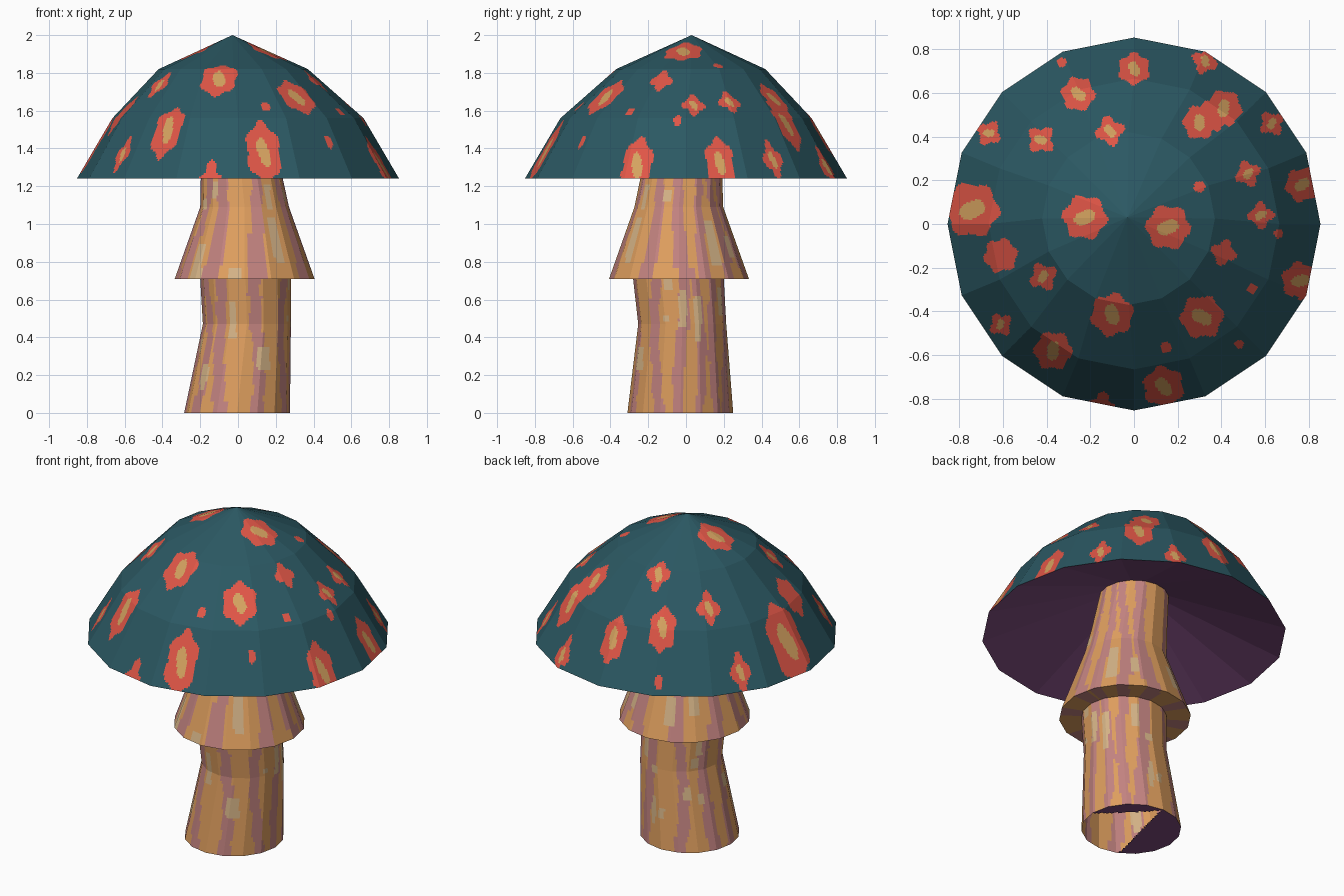
import bpy, bmesh, math, random

if "Cube" in bpy.data.objects:
    bpy.data.objects.remove(bpy.data.objects["Cube"])

random.seed(4)
SIDES = 16


def material(name, rgb):
    m = bpy.data.materials.new(name)
    m.diffuse_color = (*rgb, 1)
    m.use_nodes = True
    m.node_tree.nodes["Principled BSDF"].inputs["Base Color"].default_value = m.diffuse_color
    return m


teal = material("teal cap", (0.024, 0.098, 0.124))
red = material("red spot", (0.74, 0.092, 0.062))
yellow = material("yellow spot centre", (0.66, 0.36, 0.115))
orange = material("orange stem", (0.73, 0.342, 0.112))
pink = material("pink streak", (0.54, 0.225, 0.215))
cream = material("cream fleck", (0.66, 0.45, 0.24))
purple = material("purple gills", (0.205, 0.072, 0.205))


def ring_point(ring, i, sub):
    """Point i on a straight-sided polygon ring whose sides are split in sub parts."""
    cx, cy, z, r = ring
    k, t = divmod(i, sub)
    a, b = (2 * math.pi * (k + j) / SIDES for j in (0, 1))
    t /= sub
    return (cx + r * (math.cos(a) * (1 - t) + math.cos(b) * t),
            cy + r * (math.sin(a) * (1 - t) + math.sin(b) * t), z)


def loft(name, rings, mats, sub=1, step=9.0, rule=None):
    """Skin faceted rings (cx, cy, z, r); rule colours each small face, None leaves a hole."""
    fine = [rings[0]]
    for p, q in zip(rings, rings[1:]):
        n = max(1, round(math.hypot(q[2] - p[2], q[3] - p[3]) / step))
        fine += [tuple(u + (v - u) * j / n for u, v in zip(p, q)) for j in range(1, n + 1)]
    bm = bmesh.new()
    count = SIDES * sub
    rows = [[bm.verts.new(ring_point(r, i, sub)) for i in range(count)] for r in fine]
    holes = []
    for lo, hi in zip(rows, rows[1:]):
        for i in range(count):
            j = (i + 1) % count
            f = bm.faces.new((lo[i], lo[j], hi[j], hi[i]))
            if rule:
                index = rule(f.calc_center_median())
                if index is None:
                    holes.append(f)
                else:
                    f.material_index = index
    bmesh.ops.delete(bm, geom=holes, context='FACES')
    bmesh.ops.remove_doubles(bm, verts=bm.verts, dist=1e-5)
    me = bpy.data.meshes.new(name)
    bm.to_mesh(me)
    bm.free()
    for m in mats:
        me.materials.append(m)
    ob = bpy.data.objects.new(name, me)
    bpy.context.collection.objects.link(ob)
    return ob


# Cap with spots: (x, y, radius) as seen from above
CENTRED = [(-.255, .595, .075), (0, .71, .07), (.325, .745, .055), (.30, .465, .075),
           (.41, .53, .08), (.63, .46, .054), (-.665, .415, .054), (-.425, .385, .06),
           (-.11, .425, .062), (.52, .23, .055), (.77, .18, .075), (.58, .04, .056),
           (.155, -.015, .098), (-.225, .03, .098), (-.74, .065, .12), (-.415, -.24, .06),
           (.76, -.26, .082), (.31, -.425, .095), (-.10, -.415, .095), (-.61, -.46, .05),
           (-.37, -.58, .085), (.135, -.745, .09)]
PLAIN = [(-.33, .74, .022), (.30, .17, .026), (.66, -.045, .021), (-.61, -.145, .075),
         (.41, -.13, .055), (.54, -.295, .023), (.145, -.565, .025), (.48, -.55, .021),
         (-.15, -.84, .065), (.355, .495, .07)]


def cap_rule(p):
    result = 0
    for spots, centred in ((CENTRED, True), (PLAIN, False)):
        for x, y, r in spots:
            dx, dy = p.x - x, p.y - y
            d, a = math.hypot(dx, dy), math.atan2(dy, dx) - math.atan2(y, x)
            if r < .03:
                lobes = 1
            elif r < .07:
                lobes = .95 + .2 * math.cos(4 * a)
            else:
                lobes = 1 + .09 * math.cos(6 * a)
            if centred and d < .41 * r * (1 + .25 * math.cos(2 * a - 1)):
                return 2
            if d < r * lobes:
                result = 1
    return result


loft("cap", [(0, 0, 1.24, .853), (0, 0, 1.56, .665), (-.025, .025, 1.82, .395),
             (-.03, .03, 2.0, 0)], [teal, red, yellow], 30, .012, cap_rule)

# Hollow underside of the cap
loft("cap_underside", [(0, 0, 1.495, .16), (0, 0, 1.24, .853)], [purple])

# Stem with skirt: pink streaks by direction (degrees from front towards +x)
STREAKS = [(8, 24), (52, 66), (84, 98), (108, 120), (130, 143), (154, 171), (203, 217),
           (238, 254), (270, 284), (296, 310), (322, 338)]
# Cream flecks: direction, height, half width in degrees, half height
FLECKS = [(-45, .74, 6, .025), (-7, .735, 6, .03), (26, .29, 9, .06), (-15, .49, 5, .1),
          (33, .93, 5, .11), (35, 1.14, 5, .07), (73, 1.15, 6, .03), (125, .9, 5, .12),
          (112, .5, 5, .12), (73, .5, 4, .02), (75, .68, 5, .025), (35, .85, 4, .05),
          (225, .95, 5, .1), (93, .55, 5, .1)]
FLECKS += [(random.uniform(140, 330), random.uniform(.08, 1.35), random.uniform(3, 6),
            random.uniform(.02, .09)) for _ in range(17)]


def stem_rule(p):
    if p.z < .001:  # base is only partly closed
        u = (p.y + .03 - p.x) / math.sqrt(2)
        v = (p.y + .03 + p.x) / math.sqrt(2)
        return 3 if v > .185 or u + .09 > (v + .27) * .6 else None
    a = math.degrees(math.atan2(p.x - .03, -p.y - .03)) % 360
    for fa, fz, fw, fh in FLECKS:
        if abs((a - fa + 180) % 360 - 180) < fw and abs(p.z - fz) < fh:
            return 2
    for k, (lo, hi) in enumerate(STREAKS):
        shift = 3.75 * round(.9 * math.sin(p.z * 6 + k * 2.1))
        if lo + shift < a < hi + shift:
            return 1
    return 0


loft("stem", [(-.005, -.03, 0, 0), (-.005, -.03, 0, .28), (.047, -.02, .47, .233),
              (.04, -.04, .71, .24), (.035, -.037, .71, .37), (.035, -.038, 1.09, .235),
              (.02, -.025, 1.24, .217), (0, 0, 1.49, .195)],
     [orange, pink, cream, purple], 8, .015, stem_rule)
